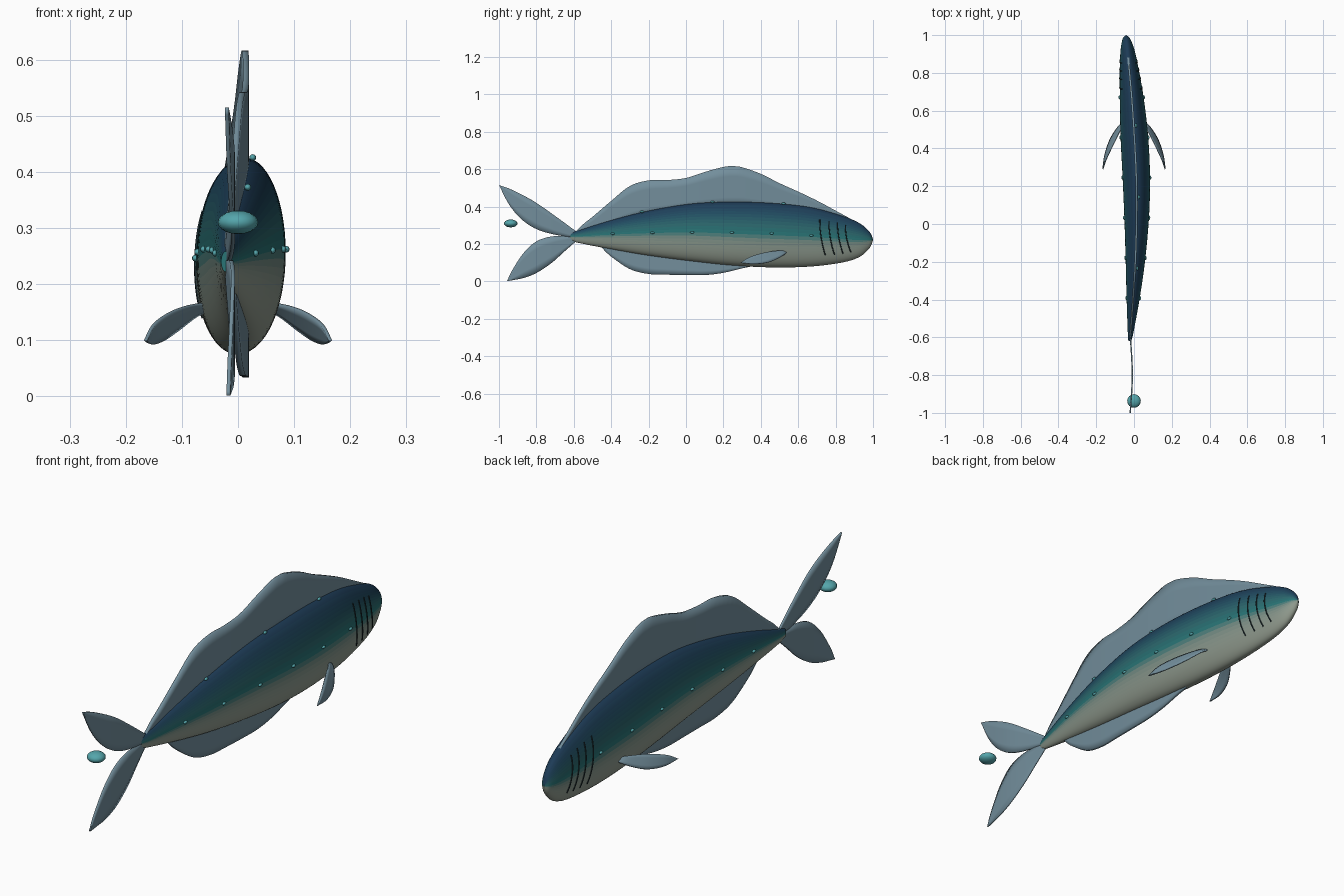
import bpy, bmesh, math
from mathutils import Vector

if "Cube" in bpy.data.objects:
    bpy.data.objects.remove(bpy.data.objects["Cube"])


def mat(name, rgb):
    m = bpy.data.materials.new(name)
    m.diffuse_color = (*rgb, 1)
    m.use_nodes = True
    m.node_tree.nodes["Principled BSDF"].inputs["Base Color"].default_value = m.diffuse_color
    return m


def smooth(keys, x):
    """Hermite interpolation through tuples sorted by their first value."""
    i = max(0, min(len(keys) - 2, sum(k[0] <= x for k in keys) - 1))
    a, b = keys[i], keys[i + 1]
    p, q = keys[max(i - 1, 0)], keys[min(i + 2, len(keys) - 1)]
    h = b[0] - a[0]
    t = max(0, min(1, (x - a[0]) / h))
    out = []
    for c in range(1, len(a)):
        m0 = (b[c] - p[c]) / (b[0] - p[0]) * h
        m1 = (q[c] - a[c]) / (q[0] - a[0]) * h
        out.append((2*t**3 - 3*t*t + 1) * a[c] + (t**3 - 2*t*t + t) * m0
                   + (3*t*t - 2*t**3) * b[c] + (t**3 - t*t) * m1)
    return out


def finish(bm, name, mats, sharp=50):
    bmesh.ops.remove_doubles(bm, verts=bm.verts, dist=1e-5)
    bmesh.ops.recalc_face_normals(bm, faces=bm.faces)
    me = bpy.data.meshes.new(name)
    bm.to_mesh(me)
    bm.free()
    for m in mats:
        me.materials.append(m)
    ob = bpy.data.objects.new(name, me)
    bpy.context.collection.objects.link(ob)
    bpy.ops.object.select_all(action='DESELECT')
    ob.select_set(True)
    bpy.context.view_layer.objects.active = ob
    bpy.ops.object.shade_smooth_by_angle(angle=math.radians(sharp))
    return ob


# Body stations: y, spine x, half width, top z, bottom z
BODY = [(-.62, -.022, .008, .258, .222), (-.6, -.02, .012, .266, .212), (-.4, -.005, .034, .328, .172),
        (-.2, .007, .051, .378, .138), (.03, .014, .065, .416, .108), (.24, .0125, .0725, .425, .086),
        (.46, .002, .073, .419, .075), (.67, -.012, .063, .396, .08), (.85, -.028, .047, .346, .104),
        (.93, -.035, .035, .31, .132), (.97, -.039, .024, .278, .165), (.99, -.041, .014, .252, .192),
        (1.0, -.042, .0005, .224, .22)]

# Colour bands from pale belly to dark back
SHADES = [(0, .30, .34, .28), (.3, .26, .32, .27), (.43, .17, .26, .23), (.5, .035, .19, .19),
          (.62, .025, .14, .155), (.8, .015, .075, .12), (1, .012, .04, .09)]
BANDS = 20
body_mats = [mat(f"skin_{i}", smooth(SHADES, (i + .5) / BANDS)) for i in range(BANDS)]
fin_mat = mat("fin_grey_blue", (.17, .27, .33))
glow_mat = mat("spot_teal", (.09, .38, .41))
dark_mat = mat("gill_dark", (.012, .025, .03))

# Body loft
SEG = 56
ys = [-.62 + 1.52 * i / 50 for i in range(51)] + [1 - .1 * (1 - i / 12) ** 2 for i in range(1, 13)]
bm = bmesh.new()
rings = []
for y in ys:
    cx, w, t, b = smooth(BODY, y)
    rings.append([bm.verts.new((cx + w * math.cos(2*math.pi*k/SEG), y,
                                (t + b) / 2 + (t - b) / 2 * math.sin(2*math.pi*k/SEG))) for k in range(SEG)])
for r, s in zip(rings, rings[1:]):
    for k in range(SEG):
        f = bm.faces.new((r[k], r[(k+1) % SEG], s[(k+1) % SEG], s[k]))
        level = .5 + .5 * math.sin(2 * math.pi * (k + .5) / SEG)
        f.material_index = min(BANDS - 1, int(level * BANDS))
bm.faces.new(rings[0]).material_index = 10
bm.faces.new(rings[-1]).material_index = 10
finish(bm, "body", body_mats)


def fin(name, pairs, thick, n=40, rows=4):
    """Thin blade lofted between two edges given as pairs of 3D points."""
    keys = [(i, *a, *b) for i, (a, b) in enumerate(pairs)]
    bm = bmesh.new()
    grid = []
    for i in range(n + 1):
        v = smooth(keys, (len(pairs) - 1) * i / n)
        a, b = Vector(v[:3]), Vector(v[3:])
        grid.append([bm.verts.new(a.lerp(b, j / rows)) for j in range(rows + 1)])
    for r, s in zip(grid, grid[1:]):
        for j in range(rows):
            bm.faces.new((r[j], r[j+1], s[j+1], s[j]))
    ob = finish(bm, name, [fin_mat])
    mod = ob.modifiers.new("thickness", 'SOLIDIFY')
    mod.thickness = thick
    mod.offset = 0


# Dorsal and belly fins follow the spine
def spine_fin(name, edge, side):
    pairs = []
    for y, z in edge:
        cx, w, t, b = smooth(BODY, y)
        base = t - .03 if side > 0 else b + .03
        if w < .03:
            base = (t + b) / 2
        pairs.append(((cx, y, z), (cx, y, base)))
    fin(name, pairs, .011, 70)


spine_fin("dorsal_fin", [(-.61, .245), (-.55, .305), (-.5, .345), (-.4, .43), (-.3, .51), (-.2, .54),
                         (-.1, .542), (0, .553), (.1, .585), (.2, .612), (.25, .616), (.3, .61), (.4, .575),
                         (.5, .525), (.6, .48), (.7, .432), (.8, .378), (.9, .322), (.96, .27)], 1)
spine_fin("belly_fin", [(-.45, .18), (-.4, .133), (-.3, .066), (-.2, .04), (-.1, .036), (0, .034),
                        (.1, .034), (.2, .046), (.3, .07), (.4, .09)], -1)

# Tail lobes
TAIL_X = [(-1, -.02), (-.8, -.009), (-.58, -.02)]


def tail(name, pairs):
    fin(name, [tuple((smooth(TAIL_X, y)[0], y, z) for y, z in p) for p in pairs], .007)


tail("upper_tail_lobe", [((-.58, .262), (-.58, .232)), ((-.7, .35), (-.7, .25)), ((-.8, .42), (-.8, .28)),
                         ((-.88, .465), (-.88, .333)), ((-.95, .498), (-.945, .41)), ((-1, .515), (-1, .515))])
tail("lower_tail_lobe", [((-.58, .242), (-.58, .222)), ((-.65, .242), (-.65, .16)), ((-.72, .24), (-.72, .098)),
                         ((-.8, .214), (-.8, .045)), ((-.87, .15), (-.87, .018)), ((-.93, .058), (-.92, .008)),
                         ((-.957, .001), (-.957, .001))])

# Side fins
SIDE = [((.05, .54, .155), (.05, .53, .165)), ((.075, .525, .143), (.075, .49, .163)),
        ((.105, .485, .12), (.10, .44, .157)), ((.132, .435, .101), (.125, .39, .146)),
        ((.154, .365, .093), (.15, .335, .127)), ((.165, .29, .099), (.165, .29, .099))]
for s, side in ((1, "right"), (-1, "left")):
    fin(f"{side}_side_fin", [tuple((p[0] * s, p[1], p[2]) for p in pr) for pr in SIDE], .006)


def skin_x(y, z, s):
    cx, w, t, b = smooth(BODY, y)
    u = (z - (t + b) / 2) / ((t - b) / 2)
    return cx + s * w * math.sqrt(max(0, 1 - u * u))


# Gill slits lying on the skin
for s, side in ((1, "right"), (-1, "left")):
    cu = bpy.data.curves.new(f"{side}_gill_slits", 'CURVE')
    cu.dimensions = '3D'
    cu.bevel_depth = .003
    cu.bevel_resolution = 1
    cu.use_fill_caps = True
    for y0, top, low in ((.715, .33, .14), (.764, .322, .143), (.81, .314, .148), (.852, .302, .155)):
        sp = cu.splines.new('POLY')
        sp.points.add(14)
        for i, p in enumerate(sp.points):
            t = i / 14
            y, z = y0 + .03 * t * t, top + (low - top) * t
            p.co = (skin_x(y, z, s), y, z, 1)
    cu.materials.append(dark_mat)
    bpy.context.collection.objects.link(bpy.data.objects.new(cu.name, cu))


def ball(name, loc, size, u=12, v=8):
    bm = bmesh.new()
    bmesh.ops.create_uvsphere(bm, u_segments=u, v_segments=v, radius=1)
    bmesh.ops.scale(bm, vec=size, verts=bm.verts)
    bmesh.ops.translate(bm, vec=loc, verts=bm.verts)
    finish(bm, name, [glow_mat])


# Light spots along the flanks and back
for i, z in enumerate((.255, .26, .262, .262, .257, .246)):
    y = -.392 + i * .2125
    for s, side in ((1, "right"), (-1, "left")):
        ball(f"{side}_spot_{i}", (skin_x(y, z, s) + s * .001, y, z), (.006, .011, .006))
for i, y in enumerate((-.235, .142, .522)):
    cx, w, t, b = smooth(BODY, y)
    ball(f"back_spot_{i}", (cx + .012, y, t + .002), (.006, .011, .006))

# Tail lure
ball("tail_lure", (0, -.937, .31), (.036, .036, .021), 16, 10)
